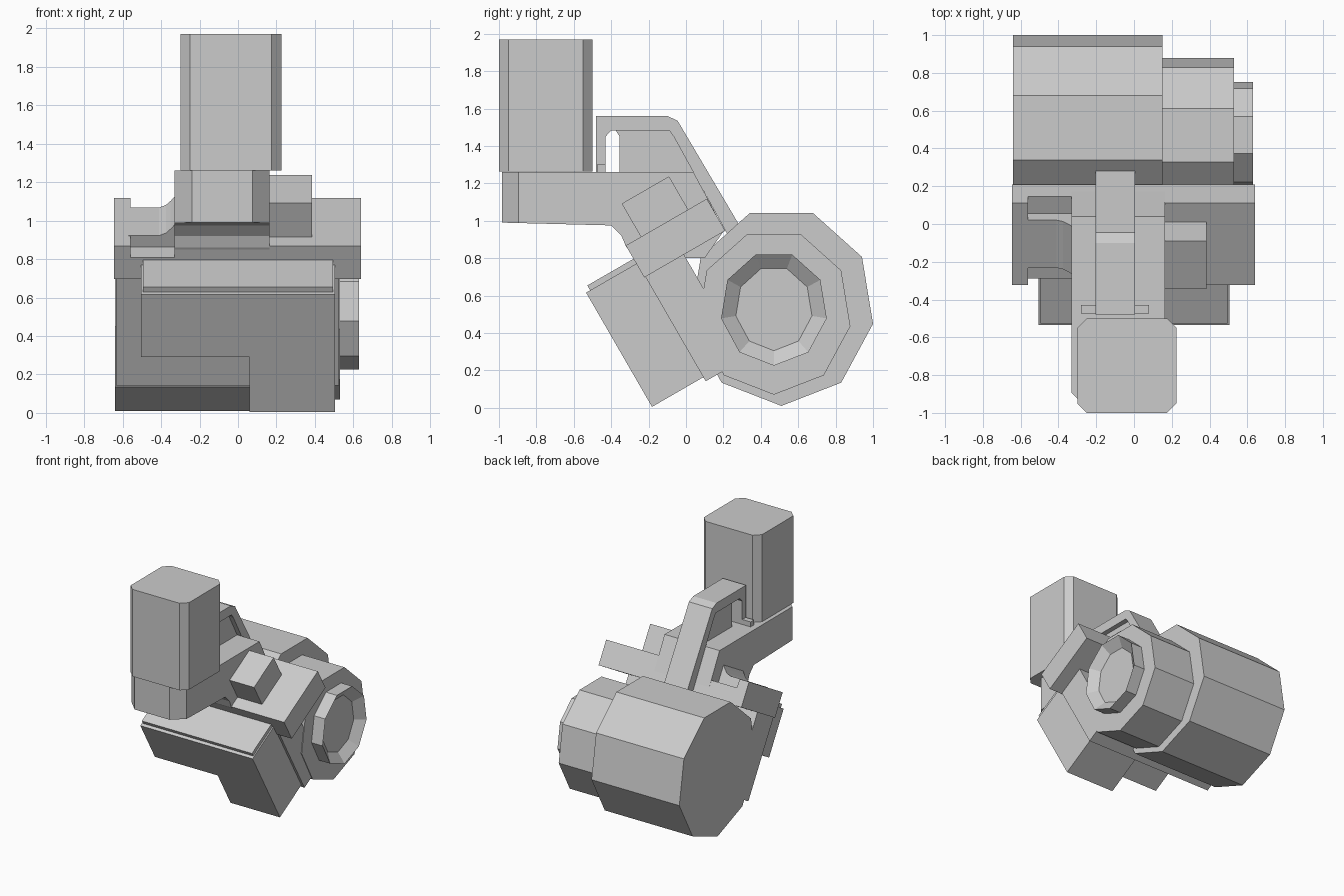
import bpy, bmesh, math
from mathutils import Vector

cube = bpy.data.objects.get("Cube")
if cube:
    bpy.data.objects.remove(cube, do_unlink=True)

grey = bpy.data.materials.new("plain_grey")
grey.use_nodes = True
colour = (0.6, 0.6, 0.6, 1)
grey.diffuse_color = colour
grey.node_tree.nodes["Principled BSDF"].inputs["Base Color"].default_value = colour

TILT = math.radians(30)


def finish(name, bm, tilt=0):
    bmesh.ops.recalc_face_normals(bm, faces=bm.faces)
    mesh = bpy.data.meshes.new(name)
    bm.to_mesh(mesh)
    bm.free()
    mesh.materials.append(grey)
    obj = bpy.data.objects.new(name, mesh)
    obj.rotation_euler.x = tilt
    bpy.context.collection.objects.link(obj)
    return obj


def prism(points, start, end, axis="x"):
    """Extrude a 2D outline along x (outline in y, z) or y (outline in x, z)."""
    bm = bmesh.new()
    place = (lambda a, b: (start, a, b)) if axis == "x" else (lambda a, b: (a, start, b))
    face = bm.faces.new([bm.verts.new(place(a, b)) for a, b in points])
    out = bmesh.ops.extrude_face_region(bm, geom=[face], use_keep_orig=True)
    move = Vector((end - start, 0, 0) if axis == "x" else (0, end - start, 0))
    bmesh.ops.translate(bm, vec=move, verts=[g for g in out["geom"] if isinstance(g, bmesh.types.BMVert)])
    bmesh.ops.recalc_face_normals(bm, faces=bm.faces)
    return bm


def box_mesh(x, y, z):
    return prism([(y[0], z[0]), (y[1], z[0]), (y[1], z[1]), (y[0], z[1])], *x)


def box(name, x, y, z, tilt=TILT):
    return finish(name, box_mesh(x, y, z), tilt)


def chamfer_upright(bm, offset, y_limit=9):
    edges = [e for e in bm.edges
             if abs((e.verts[0].co - e.verts[1].co).normalized().z) > 0.99
             and e.verts[0].co.y < y_limit]
    bmesh.ops.bevel(bm, geom=edges, offset=offset, segments=1, affect="EDGES")


def nonagon(y, z, radius):
    angles = [math.radians(-90 + 40 * i) for i in range(9)]
    return [(y + 0.937 * radius * math.cos(a), z + radius * math.sin(a)) for a in angles]


# Stepped nine-sided drums
finish("main_drum", prism(nonagon(0.51, 0.541, 0.531), -0.64, 0.15))
finish("side_drum", prism(nonagon(0.47, 0.513, 0.443), 0.10, 0.53))

# End cap with a recessed face
cap = prism(nonagon(0.47, 0.531, 0.306), 0.50, 0.63)
cap.faces.ensure_lookup_table()
outer = max(cap.faces, key=lambda f: f.calc_center_median().x)
bmesh.ops.inset_region(cap, faces=[outer], thickness=0.08)
bmesh.ops.translate(cap, vec=(-0.06, 0, 0), verts=outer.verts)
finish("end_cap", cap)

# Tilted front housing, L-shaped across its width
housing = [(0.06, 0.095), (0.505, 0.095), (0.505, 0.80), (-0.505, 0.80), (-0.505, 0.424), (0.06, 0.424)]
finish("front_housing", prism(housing, -0.155, 0.17, "y"), TILT)
box("housing_lid", (-0.495, 0.495), (-0.13, 0.17), (0.78, 0.83))
box("back_plate", (-0.635, 0.525), (0.162, 0.40), (0.07, 0.73))

# Tilted cross block with a channel on one side
box("cross_block_base", (-0.645, 0.64), (0.155, 0.655), (0.715, 0.845))
box("cross_block_rim", (-0.645, -0.56), (0.155, 0.655), (0.84, 0.912))
box("cross_block_top", (-0.33, 0.64), (0.155, 0.655), (0.84, 0.912))
box("side_knob", (0.16, 0.385), (0.248, 0.54), (0.90, 1.117))

# Lever in the channel, flaring up towards the neck
lever = [(-0.57, 0.84), (-0.57, 0.915), (-0.41, 0.915), (-0.375, 0.93),
         (-0.35, 0.955), (-0.325, 0.985), (-0.325, 0.84)]
finish("channel_lever", prism(lever, 0.26, 0.552, "y"), TILT)

# Neck reaching forward
neck = prism([(-0.985, 0.99), (-0.985, 1.26), (0.04, 1.26), (0.205, 0.95), (0.1, 0.8),
              (-0.27, 0.8), (-0.32, 0.86), (-0.345, 0.92), (-0.40, 0.975)], -0.33, 0.165)
chamfer_upright(neck, 0.09, -0.9)
finish("neck", neck)

# Upright box standing on the neck
upright = box_mesh((-0.30, 0.225), (-1.0, -0.5), (1.262, 1.97))
chamfer_upright(upright, 0.05)
finish("upright_box", upright)

# Arched handle with a thinner web and a foot
arch = [(-0.48, 1.25), (-0.48, 1.56), (-0.10, 1.56), (-0.045, 1.535), (0.28, 0.985), (0.22, 0.93),
        (-0.064, 1.447), (-0.09, 1.483), (-0.40, 1.483), (-0.43, 1.45), (-0.43, 1.25)]
finish("handle", prism(arch, -0.205, 0.005))
web = [(-0.355, 1.25), (-0.355, 1.45), (-0.38, 1.49), (-0.09, 1.49), (-0.06, 1.45), (0.04, 1.26), (0.04, 1.25)]
finish("handle_web", prism(web, -0.165, -0.035))
box("handle_foot", (-0.28, 0.08), (-0.475, -0.43), (1.25, 1.30), 0)
